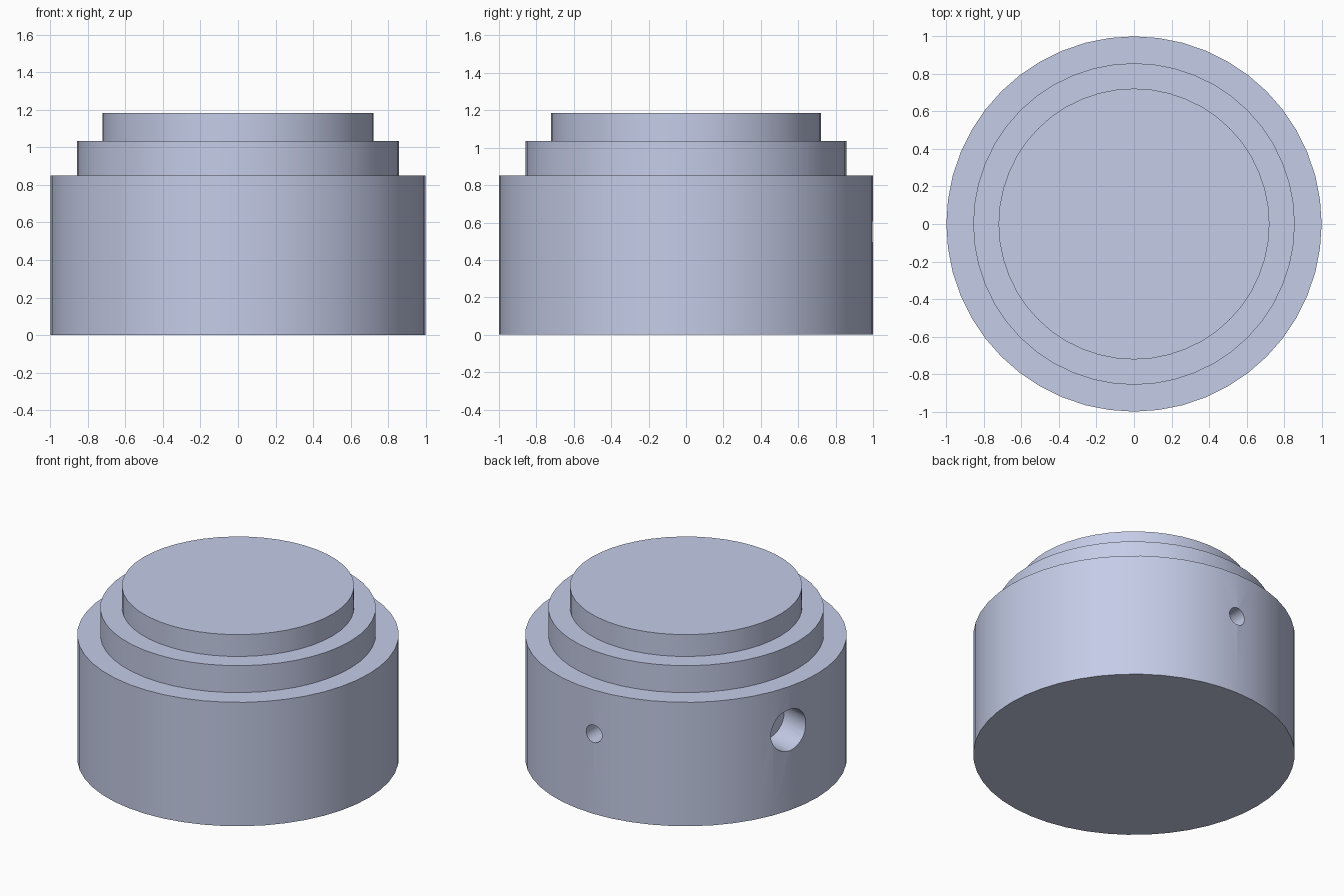
import bpy
import bmesh
from math import radians, cos, sin, pi
from mathutils import Vector, Matrix

cube = bpy.data.objects.get("Cube")
if cube:
    bpy.data.objects.remove(cube, do_unlink=True)

SEGMENTS = 48

# Single pale blue-grey finish
finish = bpy.data.materials.new("pale_blue_grey")
finish.use_nodes = True
colour = (0.59, 0.64, 0.85, 1)
finish.diffuse_color = colour
finish.node_tree.nodes["Principled BSDF"].inputs["Base Color"].default_value = colour


def make_object(name, bm):
    mesh = bpy.data.meshes.new(name)
    bmesh.ops.recalc_face_normals(bm, faces=bm.faces)
    bm.to_mesh(mesh)
    bm.free()
    mesh.materials.append(finish)
    obj = bpy.data.objects.new(name, mesh)
    bpy.context.collection.objects.link(obj)
    return obj


def lathe(name, profile):
    """Stack of rings joined by quads, capped at both ends."""
    bm = bmesh.new()
    rings = []
    for r, z in profile:
        angles = [2 * pi * i / SEGMENTS for i in range(SEGMENTS)]
        rings.append([bm.verts.new((r * cos(a), r * sin(a), z)) for a in angles])
    for low, high in zip(rings, rings[1:]):
        for i in range(SEGMENTS):
            j = (i + 1) % SEGMENTS
            bm.faces.new((low[i], low[j], high[j], high[i]))
    bm.faces.new(rings[0])
    bm.faces.new(rings[-1])
    return make_object(name, bm)


def drill(body, name, azimuth, radius, depth, height):
    """Cut a flat-bottomed radial hole into the side wall."""
    out = Vector((cos(radians(azimuth)), sin(radians(azimuth)), 0))
    length = depth + 0.2
    centre = out * (1 - depth + length / 2) + Vector((0, 0, height))
    turn = out.to_track_quat('Z', 'Y').to_matrix().to_4x4()
    bm = bmesh.new()
    bmesh.ops.create_cone(bm, cap_ends=True, segments=32, radius1=radius,
                          radius2=radius, depth=length,
                          matrix=Matrix.Translation(centre) @ turn)
    cutter = make_object(name, bm)
    cutter.hide_render = True
    mod = body.modifiers.new(name, 'BOOLEAN')
    mod.operation = 'DIFFERENCE'
    mod.solver = 'EXACT'
    mod.object = cutter
    bpy.ops.object.modifier_apply(modifier=mod.name)
    bpy.data.objects.remove(cutter, do_unlink=True)


# Stepped round body: wide base, middle step, top step
body = lathe("stepped_body", [(1, 0), (1, 0.85), (0.857, 0.85),
                              (0.857, 1.035), (0.722, 1.035), (0.722, 1.185)])
bpy.ops.object.select_all(action='DESELECT')
bpy.context.view_layer.objects.active = body
body.select_set(True)

# Large side hole and small back hole
drill(body, "large_hole_cutter", 165, 0.142, 0.22, 0.55)
drill(body, "small_hole_cutter", 90, 0.06, 0.22, 0.55)

bpy.ops.object.shade_smooth_by_angle(angle=radians(30))
